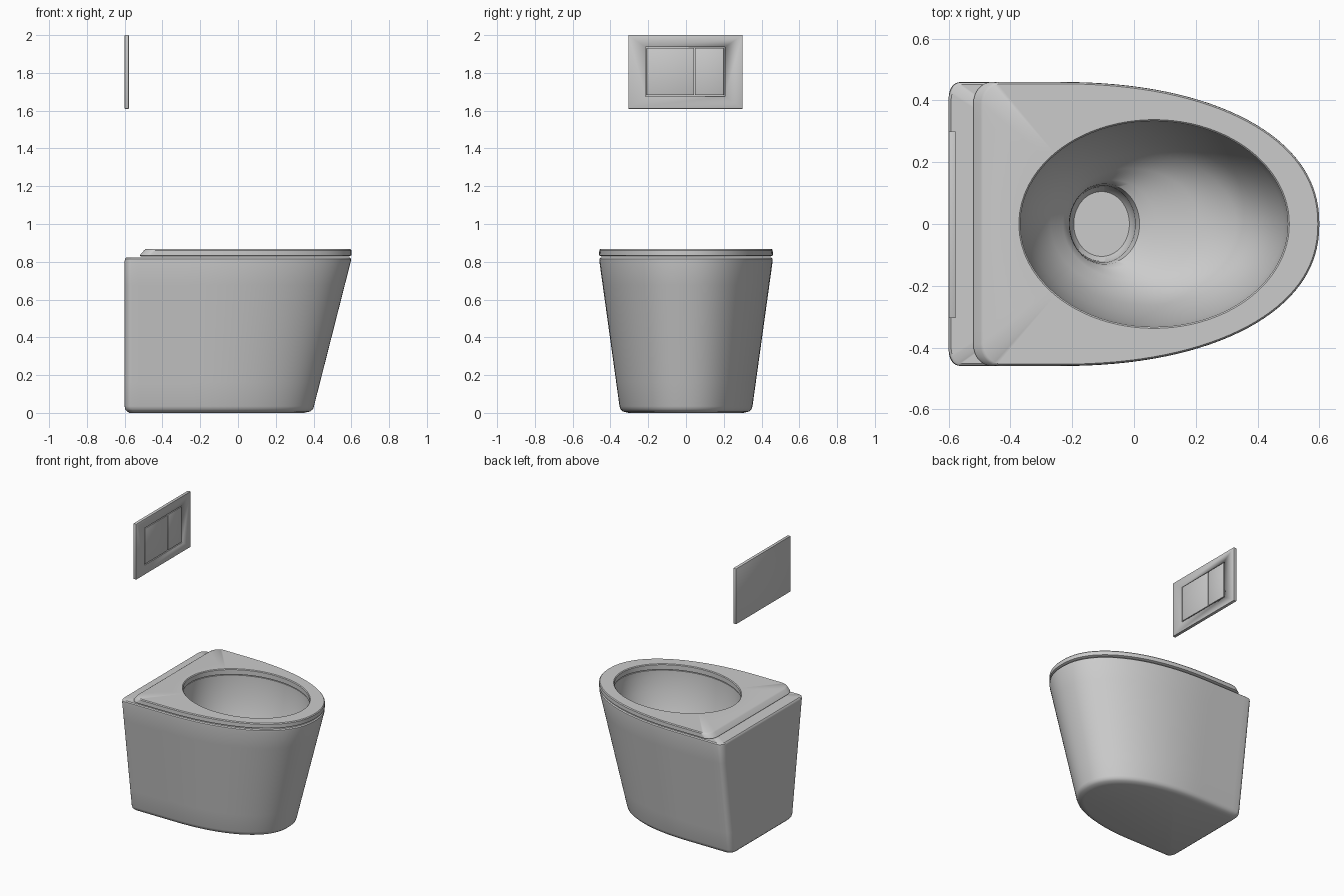
import bpy, bmesh, math

if "Cube" in bpy.data.objects:
    bpy.data.objects.remove(bpy.data.objects["Cube"])


def finish(name, bm, angle=35):
    bmesh.ops.recalc_face_normals(bm, faces=bm.faces)
    me = bpy.data.meshes.new(name)
    bm.to_mesh(me)
    bm.free()
    ob = bpy.data.objects.new(name, me)
    bpy.context.collection.objects.link(ob)
    bpy.ops.object.select_all(action='DESELECT')
    ob.select_set(True)
    bpy.context.view_layer.objects.active = ob
    bpy.ops.object.shade_smooth_by_angle(angle=math.radians(angle))
    return ob


def outline(xb, xf, w, z, rx=0.035, ry=0.05, cx=-0.25, n=2.2):
    """D-shaped ring: superellipse nose, straight sides, rounded back corners."""
    half = []
    for i in range(33):
        t = math.pi / 2 * i / 32
        half.append((cx + (xf - cx) * abs(math.cos(t)) ** (2 / n), w * math.sin(t) ** (2 / n)))
    for i in range(1, 8):
        half.append((cx + (xb + rx - cx) * i / 8, w))
    for i in range(9):
        t = math.pi / 2 * i / 8
        half.append((xb + rx - rx * math.sin(t), w - ry + ry * math.cos(t)))
    for i in range(1, 9):
        half.append((xb, (w - ry) * (1 - i / 8)))
    full = half + [(x, -y) for x, y in half[-2:0:-1]]
    return [(x, y, z) for x, y in full]


def ellipse(guide, cx, a, b, z):
    """Elliptical ring whose points line up with those of the guide ring."""
    ring = []
    for x, y, _ in guide:
        t = math.atan2(y / 0.335, (x - 0.065) / 0.435)
        ring.append((cx + a * math.cos(t), b * math.sin(t), z))
    return ring


def loft(name, rings, closed=False):
    bm = bmesh.new()
    vs = [[bm.verts.new(p) for p in r] for r in rings]
    n = len(rings[0])
    pairs = list(zip(vs, vs[1:])) + ([(vs[-1], vs[0])] if closed else [])
    for r, s in pairs:
        for i in range(n):
            j = (i + 1) % n
            bm.faces.new((r[i], r[j], s[j], s[i]))
    if not closed:
        bm.faces.new(vs[0])
        bm.faces.new(vs[-1])
    return finish(name, bm)


def box(name, lo, hi, bevel=0.0):
    bm = bmesh.new()
    bmesh.ops.create_cube(bm, size=1)
    for v in bm.verts:
        v.co = [(l + h) / 2 + c * (h - l) for l, h, c in zip(lo, hi, v.co)]
    if bevel:
        bmesh.ops.bevel(bm, geom=bm.edges[:], offset=bevel, segments=2, affect='EDGES', profile=0.5)
    return finish(name, bm)


# Pan: tapered outer shell, flat rim, bowl and sump in one skin
top = outline(-0.6, 0.6, 0.46, 0.82)
rings = [outline(-0.575, 0.35, 0.305, 0.0),
         outline(-0.588, 0.383, 0.335, 0.008),
         outline(-0.598, 0.397, 0.347, 0.02),
         outline(-0.6, 0.402, 0.352, 0.035)]
for k in range(1, 7):
    f = k / 6
    rings.append(outline(-0.6, 0.402 + 0.196 * f, 0.352 + 0.107 * f, 0.035 + 0.77 * f))
rings += [outline(-0.598, 0.598, 0.458, 0.816), outline(-0.592, 0.591, 0.451, 0.822)]
bowl = [(0.065, 0.437, 0.337, 0.822), (0.065, 0.437, 0.335, 0.78),
        (0.06, 0.425, 0.322, 0.68), (0.052, 0.395, 0.295, 0.57),
        (0.045, 0.355, 0.262, 0.48), (0.03, 0.30, 0.225, 0.41),
        (-0.01, 0.22, 0.18, 0.365), (-0.07, 0.14, 0.142, 0.335),
        (-0.095, 0.113, 0.13, 0.315), (-0.103, 0.107, 0.125, 0.28),
        (-0.105, 0.104, 0.121, 0.21), (-0.105, 0.09, 0.105, 0.19)]
rings += [ellipse(top, *b) for b in bowl]
loft("toilet_pan", rings)

# Seat ring with sloped back edge
loft("seat", [outline(-0.515, 0.59, 0.45, 0.829, 0.06, 0.07),
              outline(-0.52, 0.6, 0.46, 0.834, 0.06, 0.07),
              outline(-0.497, 0.6, 0.459, 0.861, 0.06, 0.07),
              outline(-0.488, 0.595, 0.454, 0.867, 0.06, 0.07),
              ellipse(top, 0.065, 0.438, 0.338, 0.867),
              ellipse(top, 0.065, 0.433, 0.333, 0.862),
              ellipse(top, 0.065, 0.433, 0.333, 0.829)], closed=True)

# Wall flush plate with recess
plate = box("flush_plate", (-0.6, -0.305, 1.61), (-0.578, 0.3, 2.0), 0.002)
cutter = box("recess_cutter", (-0.59, -0.214, 1.676), (-0.55, 0.206, 1.937))
cutter.hide_render = True
cutter.hide_set(True)
mod = plate.modifiers.new("recess", 'BOOLEAN')
mod.object = cutter
mod.operation = 'DIFFERENCE'
mod.solver = 'EXACT'

# Two flush buttons inside the recess
for name, y0, y1 in (("large_button", -0.208, 0.042), ("small_button", 0.048, 0.2)):
    box(name, (-0.592, y0, 1.682), (-0.578, y1, 1.931), 0.0015)
